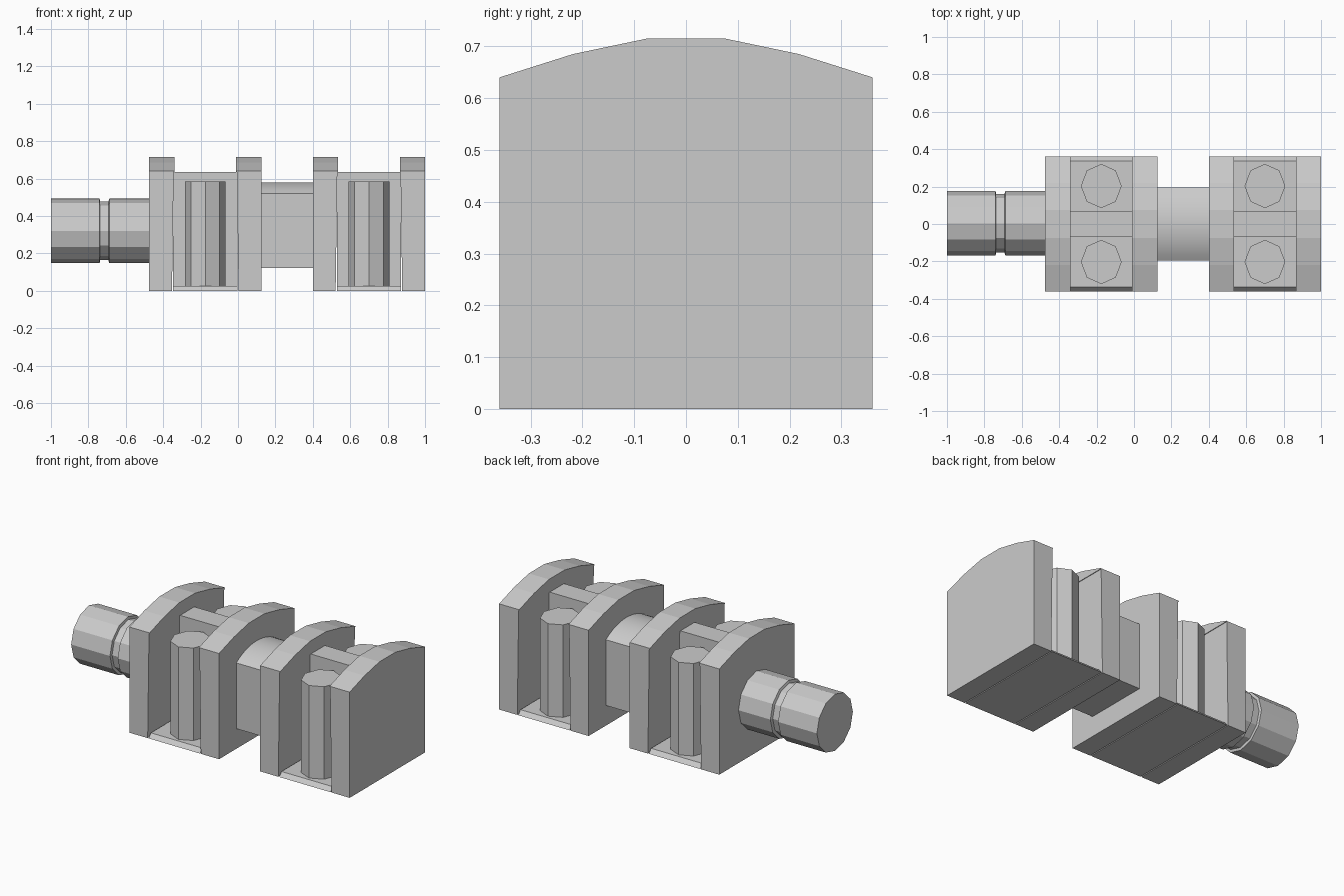
import bpy, bmesh, math

if "Cube" in bpy.data.objects:
    bpy.data.objects.remove(bpy.data.objects["Cube"])

HALF_Y = 0.36
LIP_Z = 0.635


def finish(name, bm, smooth=False):
    bmesh.ops.recalc_face_normals(bm, faces=bm.faces)
    mesh = bpy.data.meshes.new(name)
    bm.to_mesh(mesh)
    bm.free()
    ob = bpy.data.objects.new(name, mesh)
    bpy.context.collection.objects.link(ob)
    if smooth:
        bpy.ops.object.select_all(action='DESELECT')
        ob.select_set(True)
        bpy.context.view_layer.objects.active = ob
        bpy.ops.object.shade_smooth_by_angle(angle=math.radians(25))
    return ob


def prism(name, outline, xa, xb, smooth=False):
    """Extrude a (y, z) outline along x; xa and xb are functions of z or numbers."""
    bm = bmesh.new()
    rings = []
    for x in (xa, xb):
        rings.append([bm.verts.new((x(z) if callable(x) else x, y, z)) for y, z in outline])
    n = len(outline)
    for ring in rings:
        bm.faces.new(ring)
    for i in range(n):
        j = (i + 1) % n
        bm.faces.new((rings[0][i], rings[0][j], rings[1][j], rings[1][i]))
    return finish(name, bm, smooth)


ARCH = [(HALF_Y, 0.64), (0.218, 0.685), (0.075, 0.715),
        (-0.075, 0.715), (-0.218, 0.685), (-HALF_Y, 0.64)]
WALL = [(-HALF_Y, 0), (HALF_Y, 0), (HALF_Y, LIP_Z), (-HALF_Y, LIP_Z)]
CAP = [(-HALF_Y, LIP_Z), (HALF_Y, LIP_Z)] + ARCH
# Floor with chamfered edges and the central web
CORE = [(-HALF_Y, 0), (HALF_Y, 0), (0.338, 0.025), (0.068, 0.025), (0.068, 0.635),
        (-0.068, 0.635), (-0.068, 0.025), (-0.338, 0.025)]


def bolt(name, cx, cy):
    bm = bmesh.new()
    bmesh.ops.create_cone(bm, cap_ends=True, segments=8, radius1=1, radius2=1, depth=1)
    bmesh.ops.scale(bm, vec=(0.109, 0.118, 0.565), verts=bm.verts)
    bmesh.ops.translate(bm, vec=(cx, cy, 0.3025), verts=bm.verts)
    finish(name, bm)


def clamp_block(tag, cx):
    prism(f"{tag}_core", CORE, cx - 0.172, cx + 0.172)
    for side, s in (("left", -1), ("right", 1)):
        # Slightly tapered wall below an arched, overhanging cap
        prism(f"{tag}_{side}_wall", WALL, cx + s * 0.30,
              lambda z: cx + s * (0.178 - 0.009 * z / LIP_Z))
        prism(f"{tag}_{side}_arched_cap", CAP, cx + s * 0.30, cx + s * 0.165)
    for side, y in (("front", -0.203), ("back", 0.203)):
        bolt(f"{tag}_{side}_bolt", cx, y)


clamp_block("left_block", -0.175)
clamp_block("right_block", 0.70)

# Bridge between the blocks, with a rounded top
half, rise = 0.195, 0.06
radius = (half ** 2 + rise ** 2) / (2 * rise)
sweep = math.asin(half / radius)
bridge = [(-half, 0.122), (half, 0.122)]
for i in range(13):
    a = sweep * (1 - i / 6)
    bridge.append((radius * math.sin(a), 0.58 - radius + radius * math.cos(a)))
prism("bridge", bridge, 0.12, 0.405, True)

# Twelve-sided shaft with a groove
bm = bmesh.new()
rings = []
for x, r in [(-1, 0.172), (-0.74, 0.172), (-0.737, 0.156),
             (-0.693, 0.156), (-0.688, 0.172), (-0.47, 0.172)]:
    rings.append([bm.verts.new((x, 0.004 + r * math.cos(math.tau * i / 12),
                                0.32 + r * math.sin(math.tau * i / 12))) for i in range(12)])
for a, b in zip(rings, rings[1:]):
    for i in range(12):
        j = (i + 1) % 12
        bm.faces.new((a[i], a[j], b[j], b[i]))
bm.faces.new(rings[0])
bm.faces.new(rings[-1])
finish("grooved_shaft", bm)
